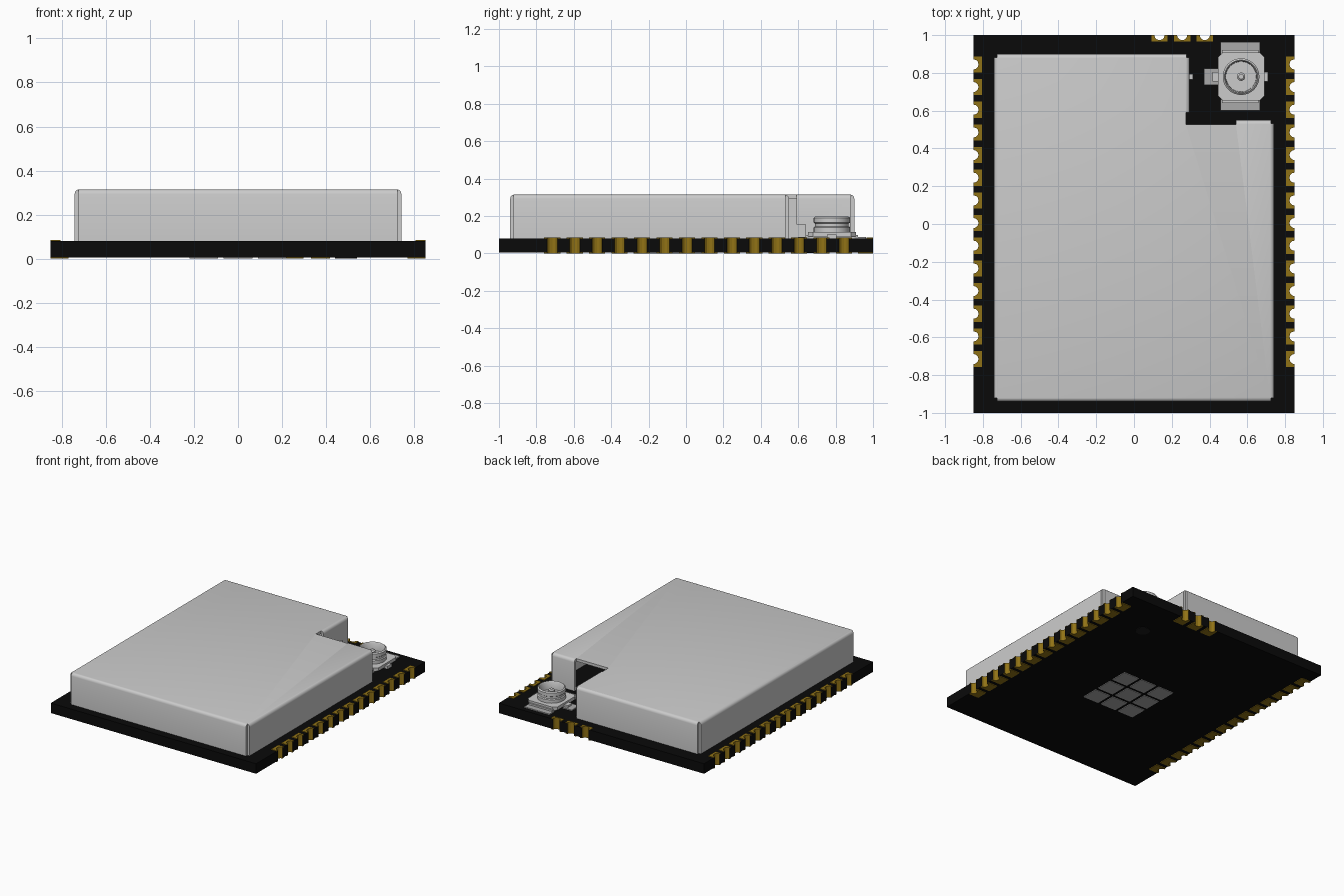
import bpy, bmesh, math
from mathutils import Vector

cube = bpy.data.objects.get("Cube")
if cube:
    bpy.data.objects.remove(cube, do_unlink=True)


def material(name, r, g, b):
    m = bpy.data.materials.new(name)
    m.use_nodes = True
    m.diffuse_color = (r, g, b, 1)
    m.node_tree.nodes["Principled BSDF"].inputs["Base Color"].default_value = (r, g, b, 1)
    return m


BLACK = material("board black", 0.003, 0.003, 0.003)
GOLD = material("contact gold", 0.28, 0.17, 0.008)
SHIELD = material("shield grey", 0.6, 0.6, 0.6)
TIN = material("solder grey", 0.4, 0.4, 0.4)
CHARCOAL = material("charcoal", 0.01, 0.01, 0.01)


def finish(name, bm, *mats, smooth=False):
    bmesh.ops.recalc_face_normals(bm, faces=bm.faces)
    me = bpy.data.meshes.new(name)
    bm.to_mesh(me)
    bm.free()
    ob = bpy.data.objects.new(name, me)
    bpy.context.collection.objects.link(ob)
    for m in mats:
        me.materials.append(m)
    if smooth:
        select(ob)
        bpy.ops.object.shade_smooth_by_angle(angle=math.radians(35))
    return ob


def select(ob):
    bpy.ops.object.select_all(action="DESELECT")
    ob.select_set(True)
    bpy.context.view_layer.objects.active = ob


def prism(bm, pts, z0, z1):
    low = bm.faces.new([bm.verts.new((x, y, z0)) for x, y in pts])
    ext = bmesh.ops.extrude_face_region(bm, geom=[low], use_keep_orig=True)
    verts = [g for g in ext["geom"] if isinstance(g, bmesh.types.BMVert)]
    bmesh.ops.translate(bm, verts=verts, vec=(0, 0, z1 - z0))


def rect(x0, x1, y0, y1, chamfer=0):
    c = chamfer
    if not c:
        return [(x0, y0), (x1, y0), (x1, y1), (x0, y1)]
    return [(x0 + c, y0), (x1 - c, y0), (x1, y0 + c), (x1, y1 - c),
            (x1 - c, y1), (x0 + c, y1), (x0, y1 - c), (x0, y0 + c)]


def solid(name, parts, *mats):
    bm = bmesh.new()
    for pts, z0, z1 in parts:
        prism(bm, pts, z0, z1)
    return finish(name, bm, *mats)


# Edge contact sites: position and outward direction, counter-clockwise
W, L, NOTCH, PITCH = 0.85, 1.0, 0.027, 0.12
Z0, Z1, LIFT = 0.005, 0.08, 0.005
rows = [0.845 - PITCH * i for i in range(14)]
right_sites = [(W, y, 0) for y in reversed(rows)]
back_sites = [(x, L, 90) for x in (0.375, 0.255, 0.135)]
left_sites = [(-W, y, 180) for y in rows]


def local(site, u, v):
    x, y, deg = site
    c, s = round(math.cos(math.radians(deg))), round(math.sin(math.radians(deg)))
    return (x - s * u - c * v, y + c * u - s * v)


def notch(site):
    arc = [math.pi * k / 6 for k in range(7)]
    return [local(site, -NOTCH * math.cos(a), NOTCH * math.sin(a)) for a in arc]


# Circuit board with plated half-round notches
outline = [(-W, -L), (W, -L)]
for site in right_sites:
    outline += notch(site)
outline.append((W, L))
for site in back_sites:
    outline += notch(site)
outline.append((-W, L))
for site in left_sites:
    outline += notch(site)
board = solid("circuit_board", [(outline, Z0, Z1)], BLACK, GOLD)
for p in board.data.polygons:
    c = p.center
    if abs(p.normal.z) < 0.5 and abs(c.x) < W - 0.001 and abs(c.y) < L - 0.001:
        p.material_index = 1


# Gold contact pads above and below each notch
def pad(site, depth, z):
    h = 0.043
    corners = [local(site, u, v) for u, v in ((h, 0), (h, depth), (-h, depth), (-h, 0))]
    return (notch(site) + corners, z, z + LIFT)


sites = right_sites + back_sites + left_sites
solid("top_contacts", [pad(s, 0.035 if s[2] == 90 else 0.045, Z1) for s in sites], GOLD)
solid("bottom_contacts", [pad(s, 0.08, 0) for s in sites], GOLD)

# Thermal pad grid and round mark underneath
cells = [(0.155 * i, 0.155 * j - 0.06) for i in (-1, 0, 1) for j in (-1, 0, 1)]
solid("thermal_pads", [(rect(x - 0.065, x + 0.065, y - 0.065, y + 0.065), 0, Z0)
                       for x, y in cells], TIN)
ring = [math.tau * k / 24 for k in range(24)]
solid("bottom_mark", [([(0.49 + 0.05 * math.cos(a), 0.68 + 0.05 * math.sin(a))
                        for a in ring], 0.002, Z0)], CHARCOAL)

# Folded metal shield: open-bottomed shell with rounded top edges
TOP, SX, Y0, Y1, NX, NY = 0.315, 0.742, -0.94, 0.9, 0.295, 0.55
bm = bmesh.new()
shape = [(-SX, Y0), (SX, Y0), (SX, NY), (NX, NY), (NX, Y1), (-SX, Y1)]
prism(bm, shape, Z1, TOP)
bmesh.ops.recalc_face_normals(bm, faces=bm.faces)
bmesh.ops.delete(bm, geom=[f for f in bm.faces if f.normal.z < -0.5], context="FACES_ONLY")
rim = [e for e in bm.edges if all(v.co.z > TOP - 0.001 for v in e.verts)]
bmesh.ops.bevel(bm, geom=rim, offset=0.022, segments=3, profile=0.5, affect="EDGES")
me_normals_ok = sum(f.normal.z for f in bm.faces) > 0
if not me_normals_ok:
    bmesh.ops.reverse_faces(bm, faces=bm.faces)
me = bpy.data.meshes.new("shield_can")
bm.to_mesh(me)
bm.free()
shield = bpy.data.objects.new("shield_can", me)
bpy.context.collection.objects.link(shield)
me.materials.append(SHIELD)

# Corner slits, bend relief and wall opening beside the connector
g, far = 0.018, 0.05
cuts = []
for x, y, sx, sy in ((-SX, Y0, -1, -1), (SX, Y0, 1, -1), (SX, NY, 1, 1),
                     (NX, Y1, 1, 1), (-SX, Y1, -1, 1)):
    xs, ys = sorted((x - sx * g, x + sx * far)), sorted((y - sy * g, y + sy * far))
    cuts.append((rect(*xs, *ys), 0, 0.4))
cuts.append((rect(0.275, 0.54, 0.527, 0.59), 0, 0.4))
cuts.append((rect(0.265, 0.31, 0.58, 0.64), 0, 0.155))
shield_mod = shield.modifiers.new("thickness", "SOLIDIFY")
shield_mod.thickness = 0.02
shield_mod.offset = -1
shield_mod.use_even_offset = True
cutters = []
for part in cuts:
    cutter = solid("shield_cutter", [part], SHIELD)
    cutter.hide_render = True
    cutters.append(cutter)
    mod = shield.modifiers.new("cut", "BOOLEAN")
    mod.operation, mod.solver, mod.object = "DIFFERENCE", "EXACT", cutter
select(shield)
for name in [m.name for m in shield.modifiers]:
    bpy.ops.object.modifier_apply(modifier=name)
for cutter in cutters:
    bpy.data.objects.remove(cutter, do_unlink=True)
select(shield)
bpy.ops.object.shade_smooth_by_angle(angle=math.radians(35))
solid("shield_dimple", [(rect(NX, 0.313, 0.765, 0.795), 0.14, 0.17)], SHIELD)

# Coaxial connector: solder pads, base with tabs, and round socket with pin
CX, CY = 0.567, 0.78
solid("connector_pads", [(rect(0.457, 0.667, 0.6, 0.66), Z1, 0.088),
                         (rect(0.457, 0.667, 0.9, 0.963), Z1, 0.088),
                         (rect(0.37, 0.445, 0.735, 0.823), Z1, 0.088)], TIN)
solid("connector_base", [(rect(0.445, 0.69, 0.653, 0.908, 0.025), 0.09, 0.115),
                         (rect(0.465, 0.66, 0.64, 0.92), Z1, 0.1),
                         (rect(0.415, 0.5, 0.755, 0.805), Z1, 0.102),
                         (rect(0.65, 0.71, 0.755, 0.805), Z1, 0.102)], SHIELD)
profile = [(0, 0.18), (0.013, 0.18), (0.022, 0.172), (0.022, 0.135), (0.08, 0.135),
           (0.082, 0.19), (0.088, 0.198), (0.097, 0.19), (0.097, 0.165),
           (0.09, 0.16), (0.09, 0.145), (0.097, 0.14), (0.097, 0.11)]
bm = bmesh.new()
vs = [bm.verts.new((CX + r, CY, z)) for r, z in profile]
es = [bm.edges.new(pair) for pair in zip(vs, vs[1:])]
bmesh.ops.spin(bm, geom=vs + es, cent=(CX, CY, 0), axis=(0, 0, 1),
               angle=math.tau, steps=32, use_merge=False)
bmesh.ops.remove_doubles(bm, verts=bm.verts, dist=0.0005)
finish("connector_socket", bm, SHIELD, smooth=True)
